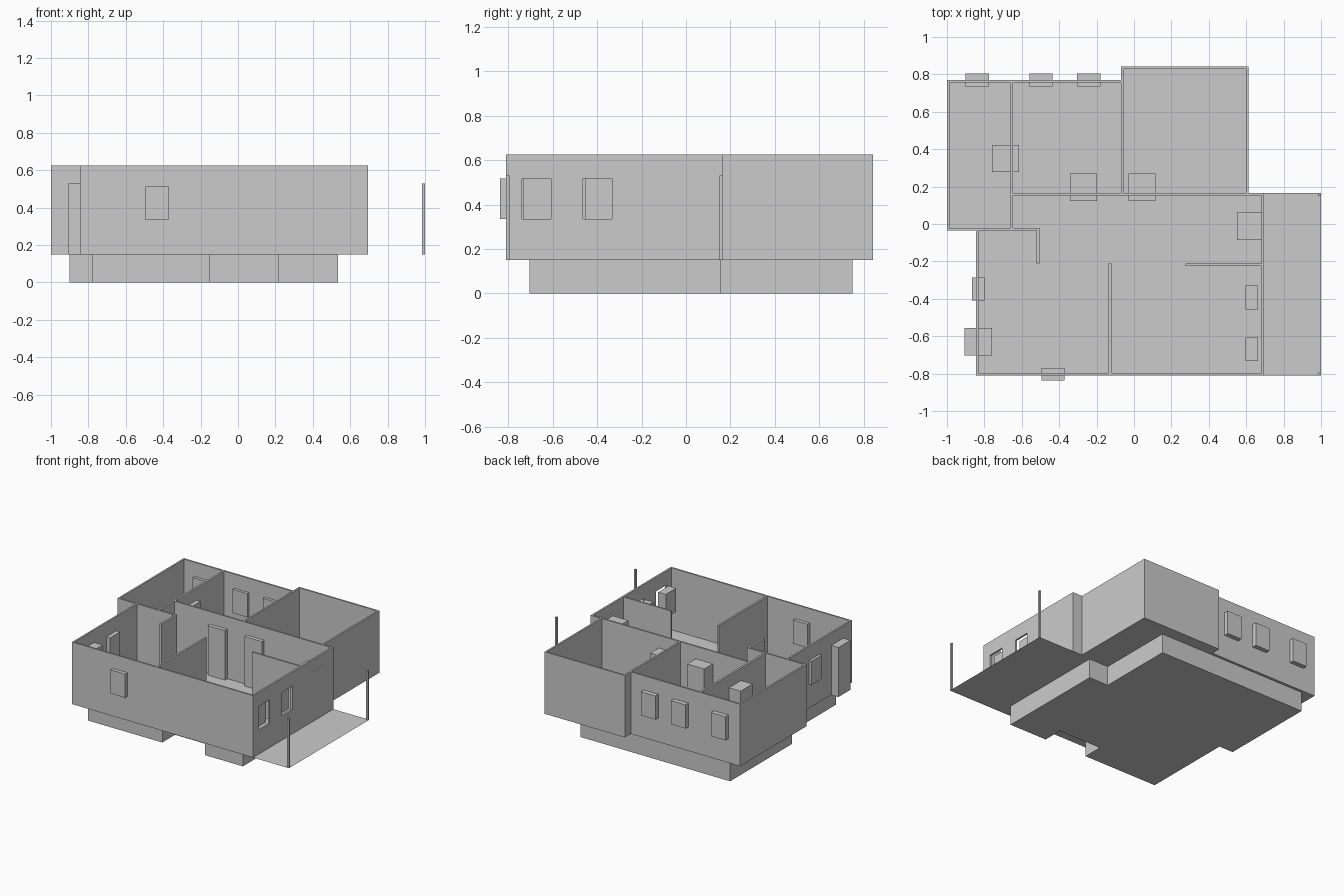
import bpy, bmesh

if "Cube" in bpy.data.objects:
    bpy.data.objects.remove(bpy.data.objects["Cube"])

FLOOR, TOP, DOOR_TOP = 0.15, 0.626, 0.53
SILL, HEAD = 0.335, 0.517


def finish(name, bm):
    bmesh.ops.recalc_face_normals(bm, faces=bm.faces)
    mesh = bpy.data.meshes.new(name)
    bm.to_mesh(mesh)
    bm.free()
    ob = bpy.data.objects.new(name, mesh)
    bpy.context.collection.objects.link(ob)
    return ob


def box(name, x0, x1, y0, y1, z0, z1):
    bm = bmesh.new()
    bmesh.ops.create_cube(bm, size=1)
    for v in bm.verts:
        v.co = (x0 if v.co.x < 0 else x1, y0 if v.co.y < 0 else y1, z0 if v.co.z < 0 else z1)
    return finish(name, bm)


def polygon(name, pts, z, height=0):
    bm = bmesh.new()
    face = bm.faces.new([bm.verts.new((x, y, z)) for x, y in pts])
    if height:
        res = bmesh.ops.extrude_face_region(bm, geom=[face])
        verts = [g for g in res["geom"] if isinstance(g, bmesh.types.BMVert)]
        bmesh.ops.translate(bm, verts=verts, vec=(0, 0, height))
    return finish(name, bm)


# Foundation plinth, set back under the walls
polygon("foundation", [(-.78, -.705), (-.15, -.705), (-.15, -.55), (.215, -.55),
                       (.215, -.705), (.535, -.705), (.535, .155), (.37, .155),
                       (.37, .75), (-.9, .75), (-.9, 0), (-.78, 0)], 0, FLOOR)

# House floor and veranda deck, thin sheets
polygon("house_floor", [(-.845, -.81), (.695, -.81), (.695, .165), (.613, .165),
                        (.613, .843), (-.07, .843), (-.07, .77), (-1, .77),
                        (-1, -.035), (-.845, -.035)], FLOOR)
polygon("veranda_deck", [(.695, -.81), (1, -.81), (1, .165), (.695, .165)], FLOOR)

# Walls: x range, y range
walls = {
    "left_back_wall": (-1, -.987, -.035, .77),
    "back_wall": (-1, -.06, .757, .77),
    "left_step_wall": (-1, -.505, -.035, -.022),
    "left_front_wall": (-.845, -.832, -.81, -.03),
    "front_wall": (-.845, .695, -.81, -.797),
    "middle_wall": (-.65, .695, .152, .165),
    "back_room_left_wall": (-.07, -.057, .16, .843),
    "back_room_back_wall": (-.07, .613, .83, .843),
    "back_room_right_wall": (.6, .613, .16, .843),
    "bathroom_partition": (-.662, -.647, -.03, .765),
    "hall_stub": (-.52, -.505, -.21, -.025),
    "front_partition": (-.135, -.121, -.80, -.21),
    "right_partition": (.275, .69, -.225, -.212),
}
for name, (x0, x1, y0, y1) in walls.items():
    box(name, x0, x1, y0, y1, FLOOR, TOP)

# Veranda-side wall with two window openings
right_wall = box("right_wall", .681, .695, -.81, .165, FLOOR, TOP)
for y in (-.674, -.398):
    cutter = box("window_cutter", .67, .71, y - .065, y + .065, SILL, HEAD)
    cutter.hide_render = True
    cutter.hide_set(True)
    mod = right_wall.modifiers.new("opening", 'BOOLEAN')
    mod.object = cutter
    mod.operation = 'DIFFERENCE'
    mod.solver = 'EXACT'
    bpy.context.view_layer.objects.active = right_wall
    bpy.ops.object.modifier_apply(modifier=mod.name)
    bpy.data.objects.remove(cutter)

# Window blocks
for x in (-.838, -.498, -.242):
    box("back_window", x - .062, x + .062, .735, .805, SILL, HEAD)
box("front_window", -.495, -.372, -.838, -.77, SILL, HEAD)
box("left_window", -.866, -.80, -.41, -.287, SILL, HEAD)
for y in (-.67, -.393):
    box("veranda_window", .597, .662, y - .063, y + .063, SILL, HEAD)

# Door blocks
for x, y in ((-.833, -.63), (-.687, .35), (-.27, .196), (.043, .196), (.623, -.012)):
    box("door", x - .073, x + .073, y - .073, y + .073, FLOOR, DOOR_TOP)

# Veranda posts
for y in (-.81, .15):
    box("veranda_post", .985, 1, y, y + .015, FLOOR, DOOR_TOP)
